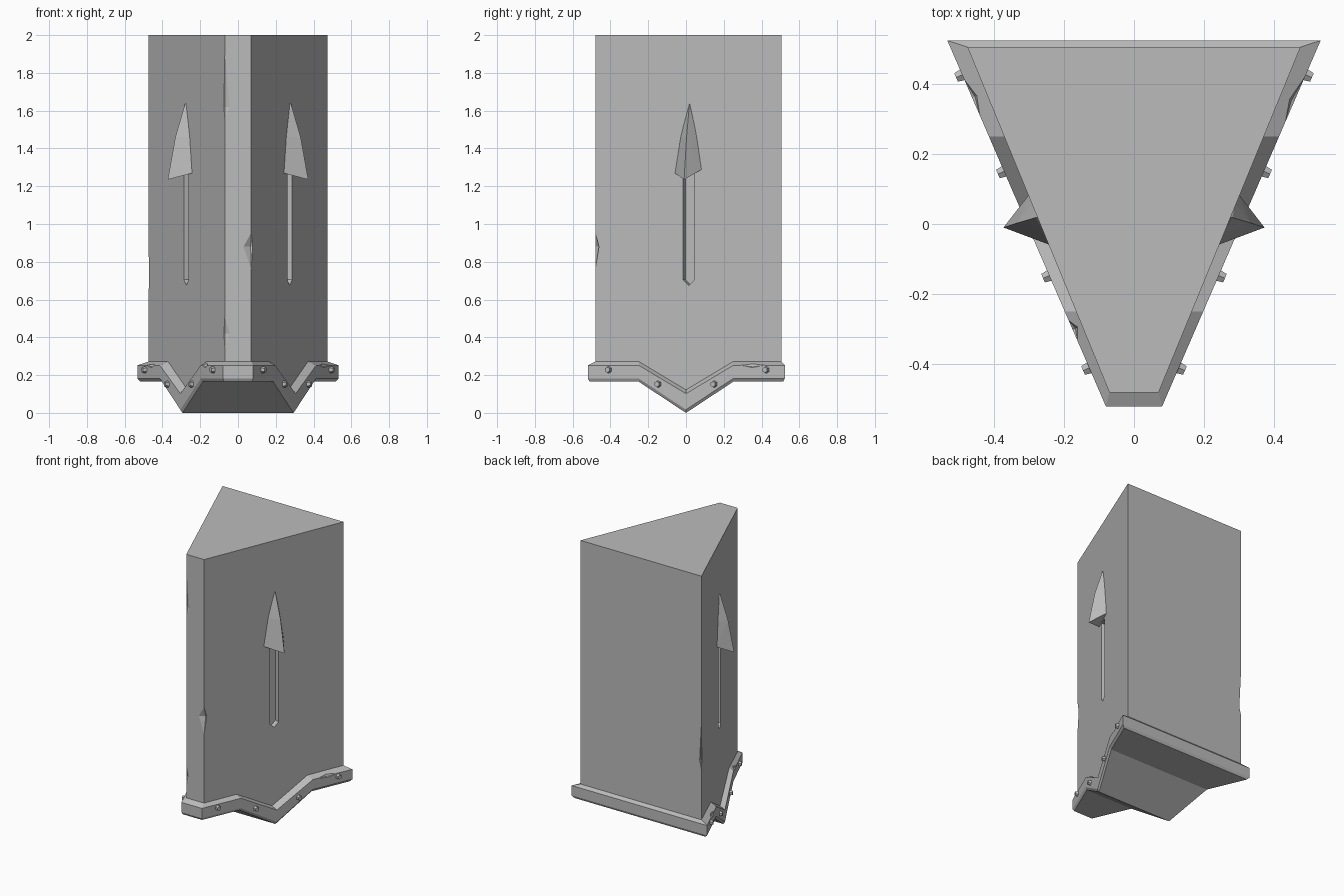
import bpy, bmesh
from mathutils import Vector

if "Cube" in bpy.data.objects:
    bpy.data.objects.remove(bpy.data.objects["Cube"], do_unlink=True)

stone = bpy.data.materials.new("plain_grey")
stone.use_nodes = True
grey = (0.5, 0.5, 0.5, 1)
stone.diffuse_color = grey
stone.node_tree.nodes["Principled BSDF"].inputs["Base Color"].default_value = grey


def make(name, bm):
    bmesh.ops.recalc_face_normals(bm, faces=bm.faces[:])
    mesh = bpy.data.meshes.new(name)
    bm.to_mesh(mesh)
    bm.free()
    obj = bpy.data.objects.new(name, mesh)
    mesh.materials.append(stone)
    bpy.context.collection.objects.link(obj)
    return obj


def hull(bm, points):
    verts = [bm.verts.new(p) for p in points]
    out = bmesh.ops.convex_hull(bm, input=verts)
    bmesh.ops.delete(bm, geom=list({v for v in out["geom_interior"]
                     if isinstance(v, bmesh.types.BMVert)}), context="VERTS")


def wedge_loft(name, layers):
    """Stack wedge-shaped rings; each layer is (back x, back y, front x, front y, height rule)."""
    bm = bmesh.new()
    rings = []
    for xb, yb, xf, yf, height in layers:
        half = [(xf + (xb - xf) * (y - yf) / (yb - yf), y)
                for y in (yb, 0.25, 0, -0.25, yf)]
        outline = half + [(-x, y) for x, y in reversed(half)]
        rings.append([bm.verts.new((x, y, height(y))) for x, y in outline])
    n = len(rings[0])
    for a, b in zip(rings, rings[1:]):
        for i in range(n):
            j = (i + 1) % n
            bm.faces.new((a[i], a[j], b[j], b[i]))
    for ring in (rings[0], rings[-1]):
        for i in range(n // 2 - 1):
            bm.faces.new((ring[i], ring[i + 1], ring[n - 2 - i], ring[n - 1 - i]))
    bmesh.ops.recalc_face_normals(bm, faces=bm.faces[:])
    bmesh.ops.dissolve_limit(bm, angle_limit=0.01, verts=bm.verts[:], edges=bm.edges[:])
    return make(name, bm)


def chip(bm, start, end, mid, outward, depth):
    """Faceted sliver that knocks a chip out of an edge."""
    start, end, mid, o = Vector(start), Vector(end), Vector(mid), Vector(outward).normalized()
    t = (end - start).normalized().cross(o)
    hull(bm, [start + o * 0.002, end + o * 0.002, mid - o * depth, mid + o * depth * 2,
              mid + t * depth * 2.5, mid - t * depth * 2.5])


def cut(obj, bm):
    cutter = make("cutter", bm)
    cutter.hide_render = True
    mod = obj.modifiers.new("cut", "BOOLEAN")
    mod.operation, mod.solver, mod.object = "DIFFERENCE", "EXACT", cutter
    bpy.context.view_layer.objects.active = obj
    bpy.ops.object.modifier_apply(modifier=mod.name)
    bpy.data.objects.remove(cutter, do_unlink=True)


# Height rules: level ends with a V dipping at the middle of each side
def v_height(level, dip):
    return lambda y: level - dip * max(0, 1 - abs(y) / 0.25)


# Main wedge block and the base trim that wraps it
block = wedge_loft("block", [
    (0.475, 0.505, 0.07, -0.48, v_height(0.22, 0.15)),
    (0.475, 0.505, 0.07, -0.48, lambda y: 2.0)])
trim = wedge_loft("base_trim", [
    (0.515, 0.515, 0.075, -0.51, v_height(0.165, 0.165)),
    (0.532, 0.523, 0.08, -0.52, v_height(0.182, 0.165)),
    (0.532, 0.523, 0.08, -0.52, v_height(0.252, 0.15)),
    (0.474, 0.504, 0.07, -0.479, v_height(0.272, 0.15))])


def side_x(y):
    return 0.07 + 0.405 * (y + 0.48) / 0.985


# Shaft grooves and edge chips in the block
bm = bmesh.new()
for s in (1, -1):
    out = Vector((s * 0.925, -0.38, 0))
    profile = [(-0.015, 0.705), (0.015, 0.675), (0.045, 0.705), (0.045, 1.27), (-0.015, 1.27)]
    spots = [Vector((s * side_x(y), y, z)) for y, z in profile]
    hull(bm, [p + out * d for p in spots for d in (-0.035, 0.03)])
for x, y, low, peak, high, depth in [
        (-0.07, -0.48, 1.55, 1.62, 1.94, 0.014),
        (0.07, -0.48, 0.75, 0.88, 0.96, 0.022),
        (-0.07, -0.48, 0.34, 0.42, 0.52, 0.014),
        (-0.475, 0.505, 0.62, 0.69, 1.0, 0.014)]:
    chip(bm, (x, y, low), (x, y, high), (x, y, peak), (x, y, 0), depth)
cut(block, bm)


# Small chips in the trim's upper edge
def trim_x(y):
    return 0.08 + 0.452 * (y + 0.52) / 1.043


bm = bmesh.new()
for s, y0, ym, y1 in [(1, 0.28, 0.35, 0.43), (-1, 0.3, 0.36, 0.42), (-1, -0.34, -0.3, -0.27)]:
    pts = [(s * trim_x(y), y, 0.252) for y in (y0, y1, ym)]
    chip(bm, *pts, (s * 0.8, -0.3, 0.8), 0.012)
cut(trim, bm)

# Arrow heads and rivets on both sides
for s, label in ((1, "left"), (-1, "right")):
    bm = bmesh.new()
    flat = [(0.02, 1.64), (-0.03, 1.46), (0.06, 1.46), (-0.06, 1.27), (0.085, 1.29)]
    points = [(side_x(y) - 0.004, y, z) for y, z in flat]
    points += [(0.281, 0.018, 1.635), (0.332, 0.003, 1.46), (0.372, -0.01, 1.235)]
    hull(bm, [(s * x, y, z) for x, y, z in points])
    make("arrow_head_" + label, bm)

    out = Vector((s * 0.918, -0.397, 0))
    turn = out.to_track_quat("Z", "Y").to_matrix().to_4x4()
    bm = bmesh.new()
    for y, z in [(0.425, 0.228), (0.15, 0.152), (-0.147, 0.152), (-0.41, 0.228)]:
        turn.translation = Vector((s * trim_x(y), y, z)) + out * 0.004
        bmesh.ops.create_cone(bm, cap_ends=True, segments=6, radius1=0.021,
                              radius2=0.015, depth=0.03, matrix=turn)
    make("rivets_" + label, bm)
